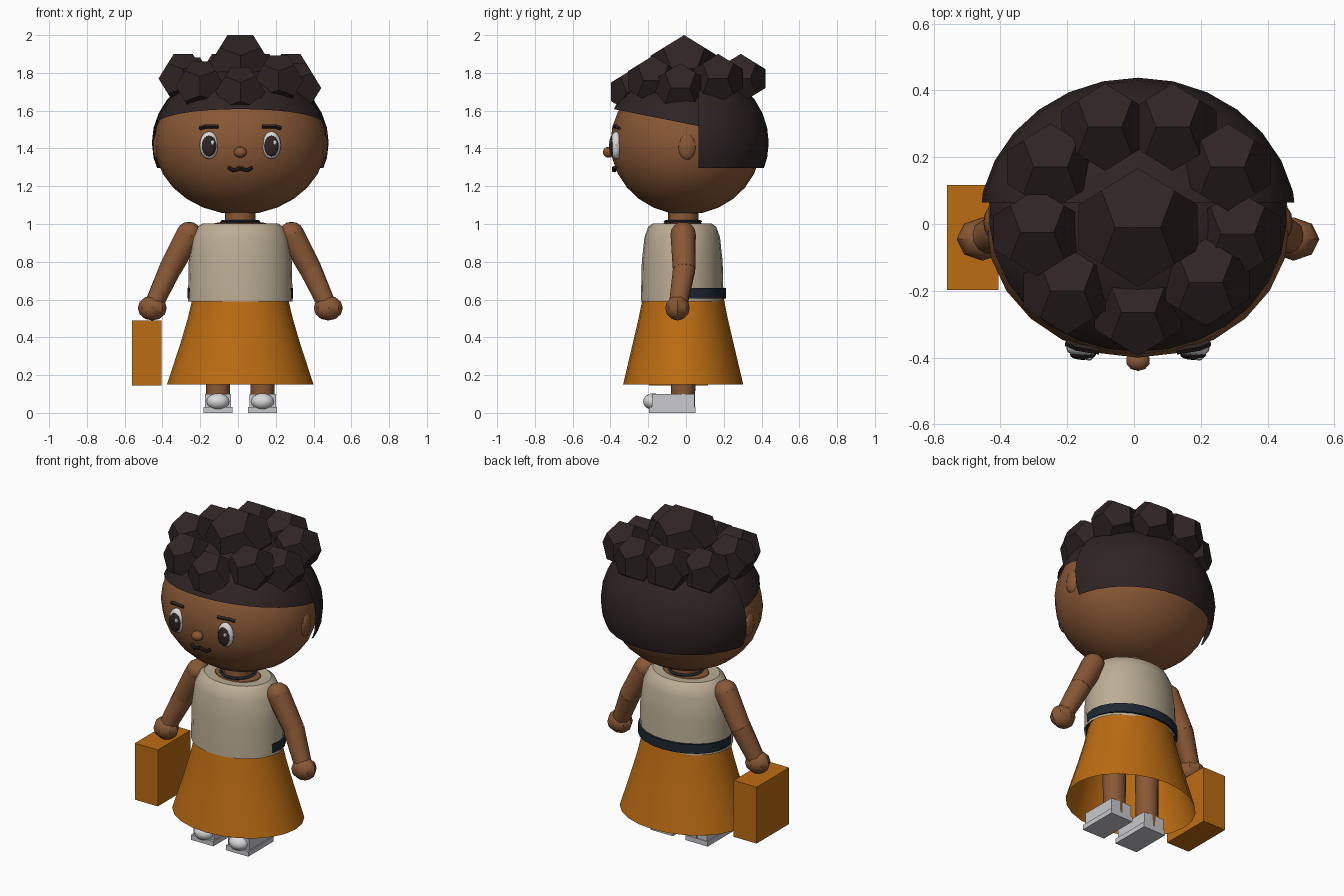
import bpy, bmesh, math
from mathutils import Vector, Matrix

cube = bpy.data.objects.get("Cube")
if cube:
    bpy.data.objects.remove(cube, do_unlink=True)

CX = 0.012  # body centre line


def material(name, rgb):
    m = bpy.data.materials.new(name)
    m.use_nodes = True
    m.diffuse_color = (*rgb, 1)
    m.node_tree.nodes["Principled BSDF"].inputs["Base Color"].default_value = (*rgb, 1)
    return m


SKIN = material("brown skin", (0.25, 0.098, 0.036))
HAIR = material("dark brown hair", (0.028, 0.017, 0.017))
SHIRT = material("cream cloth", (0.5, 0.42, 0.3))
ORANGE = material("orange cloth", (0.5, 0.15, 0.006))
NAVY = material("navy trim", (0.012, 0.021, 0.034))
SHOE = material("pale grey shoe", (0.58, 0.58, 0.62))
WHITE = material("white", (0.7, 0.7, 0.7))


def finish(name, bm, mat, smooth=True):
    bmesh.ops.recalc_face_normals(bm, faces=bm.faces)
    me = bpy.data.meshes.new(name)
    bm.to_mesh(me)
    bm.free()
    me.materials.append(mat)
    ob = bpy.data.objects.new(name, me)
    bpy.context.collection.objects.link(ob)
    if smooth:
        bpy.ops.object.select_all(action='DESELECT')
        ob.select_set(True)
        bpy.context.view_layer.objects.active = ob
        bpy.ops.object.shade_smooth_by_angle(angle=math.radians(35))
    return ob


def ellipsoid(name, c, r, mat, seg=16, rings=10, cuts=()):
    """Scaled sphere; each cut is (point, normal) and removes the normal's side."""
    bm = bmesh.new()
    bmesh.ops.create_uvsphere(bm, u_segments=seg, v_segments=rings, radius=1,
                              matrix=Matrix.Translation(c) @ Matrix.Diagonal((*r, 1)))
    for co, no in cuts:
        bmesh.ops.bisect_plane(bm, geom=bm.verts[:] + bm.edges[:] + bm.faces[:],
                               plane_co=co, plane_no=no, clear_outer=True)
    return finish(name, bm, mat)


def box(name, lo, hi, mat):
    lo, hi = Vector(lo), Vector(hi)
    bm = bmesh.new()
    bmesh.ops.create_cube(bm, size=1, matrix=Matrix.Translation((lo + hi) / 2)
                          @ Matrix.Diagonal((*(hi - lo), 1)))
    return finish(name, bm, mat, False)


def rod(name, a, b, ra, rb, mat, seg=12):
    a, b = Vector(a), Vector(b)
    d = b - a
    bm = bmesh.new()
    bmesh.ops.create_cone(bm, cap_ends=True, segments=seg, radius1=ra, radius2=rb,
                          depth=d.length, matrix=Matrix.Translation((a + b) / 2)
                          @ d.to_track_quat('Z', 'Y').to_matrix().to_4x4())
    return finish(name, bm, mat)


def loft(name, rows, cy, mat, seg=24):
    """Open elliptical tube through rows of (z, x radius, y radius)."""
    bm = bmesh.new()
    rings = []
    for z, rx, ry in rows:
        rings.append([bm.verts.new((CX + rx * math.cos(t), cy + ry * math.sin(t), z))
                      for t in (2 * math.pi * i / seg for i in range(seg))])
    for p, q in zip(rings, rings[1:]):
        for i in range(seg):
            j = (i + 1) % seg
            bm.faces.new((p[i], p[j], q[j], q[i]))
    return finish(name, bm, mat)


def curl(name, c, radius):
    """Dodecahedron with an edge on top, running along x."""
    phi = (1 + 5 ** 0.5) / 2
    s = radius / 3 ** 0.5
    bm = bmesh.new()
    signs = (-1, 1)
    pts = [(x, y, z) for x in signs for y in signs for z in signs]
    for a in signs:
        for b in signs:
            pts += [(a / phi, 0, b * phi), (0, a * phi, b / phi), (a * phi, b / phi, 0)]
    for p in pts:
        bm.verts.new(Vector(c) + Vector(p) * s)
    bmesh.ops.convex_hull(bm, input=bm.verts[:])
    bmesh.ops.dissolve_limit(bm, angle_limit=0.02, verts=bm.verts[:], edges=bm.edges[:])
    return finish(name, bm, HAIR, False)


# Head and hair shells
HEAD = (CX, 0, 1.43)
ellipsoid("head", HEAD, (0.455, 0.4, 0.38), SKIN, 24, 14)
ellipsoid("hair_cap", HEAD, (0.462, 0.428, 0.405), HAIR, 28, 16,
          [((0, 0.06, 1.52), (0, -0.2, -1))])
ellipsoid("back_hair", HEAD, (0.476, 0.438, 0.41), HAIR, 28, 16,
          [((0, 0.065, 0), (0, -1, 0)), ((0, 0, 1.297), (0, 0, -1))])

# Hair curls
curl("top_curl", (CX, -0.01, 1.823), 0.19)
for i, c in enumerate([(-0.087, 0.29, 1.77), (0.116, 0.29, 1.77), (-0.25, 0.17, 1.75),
                       (0.28, 0.17, 1.77), (-0.29, -0.025, 1.77), (0.31, -0.03, 1.72),
                       (-0.2, -0.2, 1.73), (0.215, -0.175, 1.76), (CX, -0.265, 1.7)]):
    curl(f"curl_{i + 1}", c, 0.14)

# Nose and mouth
ellipsoid("nose", (CX, -0.41, 1.38), (0.036, 0.03, 0.029), SKIN, 10, 8)
lip = [(0.064, 1.3), (0.035, 1.283), (0, 1.296)]
for side, s in (("left", 1), ("right", -1)):
    for i, ((xa, za), (xb, zb)) in enumerate(zip(lip, lip[1:])):
        rod(f"{side}_mouth_{i + 1}", (CX + s * xa, -0.375, za),
            (CX + s * xb, -0.382, zb), 0.009, 0.011, HAIR, 8)

# Paired parts
for side, s in (("left", 1), ("right", -1)):
    def at(x, y, z):
        return (CX + s * x, y, z)

    # Eyes, brows and ears
    ex = CX + s * 0.165
    ellipsoid(f"{side}_eye", (ex, -0.37, 1.417), (0.05, 0.031, 0.073), WHITE)
    ellipsoid(f"{side}_pupil", (ex, -0.391, 1.413), (0.039, 0.016, 0.055), HAIR)
    ellipsoid(f"{side}_glint", (ex + 0.018, -0.403, 1.432), (0.011, 0.006, 0.013), WHITE, 8, 6)
    rod(f"{side}_brow_outer", at(0.215, -0.355, 1.507), at(0.185, -0.368, 1.516),
        0.011, 0.011, HAIR, 4)
    rod(f"{side}_brow_inner", at(0.187, -0.368, 1.516), at(0.115, -0.38, 1.516),
        0.011, 0.011, HAIR, 4)
    ellipsoid(f"{side}_ear", at(0.435, 0.005, 1.41), (0.028, 0.05, 0.072), SKIN, 12, 8)

    # Arms
    shoulder, elbow, wrist = at(0.272, -0.015, 0.945), at(0.372, -0.01, 0.76), at(0.455, -0.04, 0.58)
    ellipsoid(f"{side}_shoulder", shoulder, (0.067,) * 3, SKIN, 12, 8)
    rod(f"{side}_upper_arm", shoulder, elbow, 0.067, 0.06, SKIN)
    ellipsoid(f"{side}_elbow", elbow, (0.059,) * 3, SKIN, 12, 8)
    rod(f"{side}_forearm", elbow, wrist, 0.06, 0.05, SKIN)
    ellipsoid(f"{side}_hand", at(0.466, -0.045, 0.555), (0.077, 0.065, 0.066), SKIN, 8, 6)

    # Legs and shoes
    rod(f"{side}_leg", at(0.118, -0.015, 0.03), at(0.118, -0.015, 0.65), 0.063, 0.07, SKIN)
    lx = CX + s * 0.118
    box(f"{side}_sole", (lx - 0.076, -0.195, 0), (lx + 0.076, 0.05, 0.03), SHOE)
    box(f"{side}_shoe", (lx - 0.07, -0.18, 0.03), (lx + 0.07, 0.046, 0.1), SHOE)
    ellipsoid(f"{side}_toe_cap", (lx, -0.175, 0.06), (0.062, 0.052, 0.044), WHITE, 12, 8)

# Neck and necklace
rod("neck", (CX, -0.015, 0.95), (CX, -0.015, 1.1), 0.08, 0.08, SKIN, 16)
loft("neck_base", [(0.975, 0.16, 0.12), (1.005, 0.135, 0.1), (1.015, 0.07, 0.07)], -0.018, SKIN)
loft("necklace", [(1.0, 0.096, 0.092), (1.014, 0.106, 0.102), (1.022, 0.096, 0.092),
                  (1.014, 0.084, 0.082)], -0.017, NAVY)

# Clothes
loft("top", [(0.59, 0.277, 0.219), (0.8, 0.273, 0.214), (0.93, 0.255, 0.2),
             (0.985, 0.226, 0.18), (1.003, 0.2, 0.155), (1.0, 0.13, 0.1)], -0.02, SHIRT)
loft("belt", [(0.605, 0.26, 0.2), (0.605, 0.28, 0.22), (0.66, 0.28, 0.22),
              (0.66, 0.26, 0.2)], -0.009, NAVY)
loft("skirt", [(0.15, 0.388, 0.318), (0.38, 0.313, 0.264), (0.5, 0.278, 0.236),
               (0.62, 0.25, 0.212)], -0.015, ORANGE)

# Bag held in the right hand
box("bag", (-0.56, -0.197, 0.145), (-0.405, 0.117, 0.49), ORANGE)
